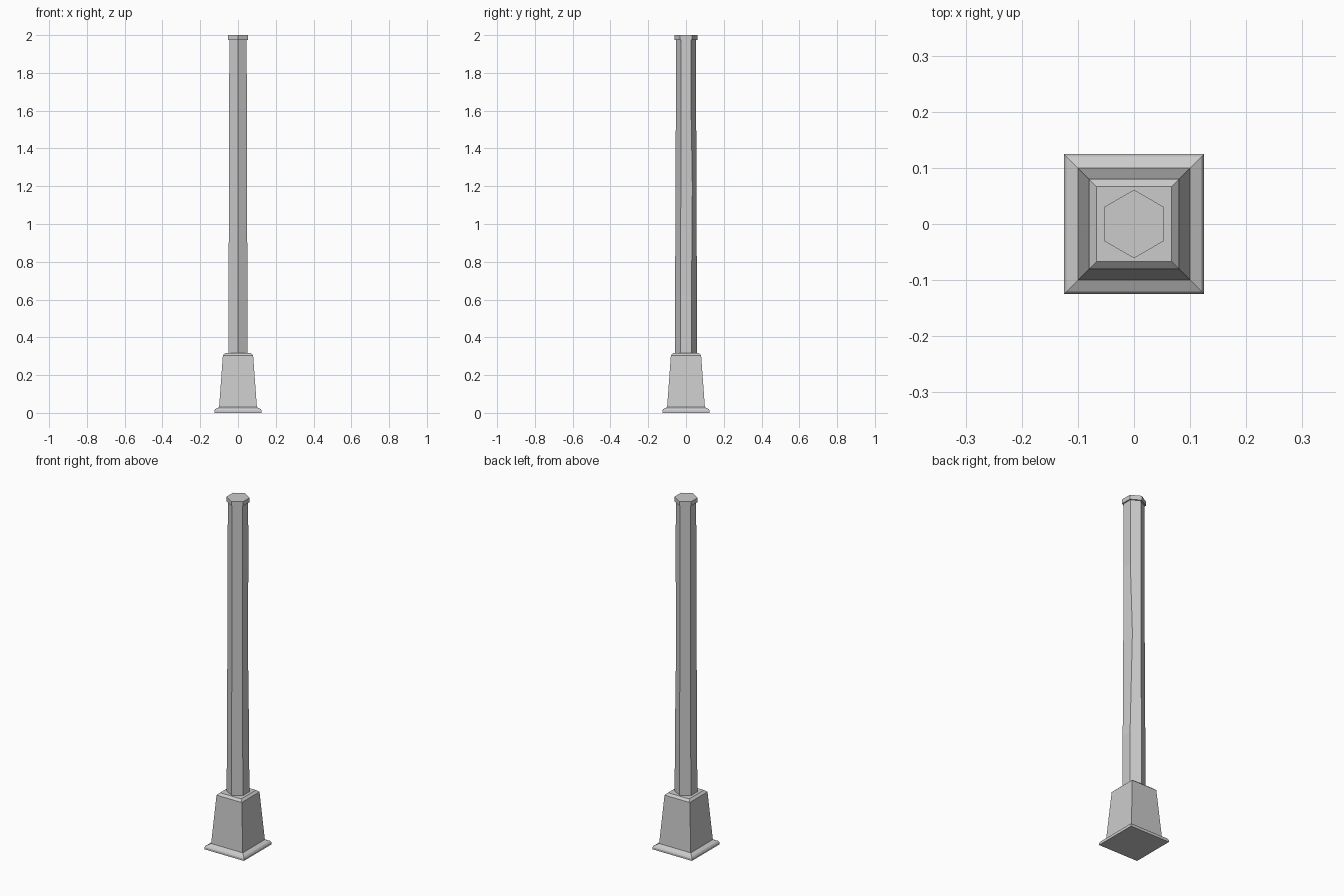
import bpy
import bmesh
from math import sin, cos, pi
from mathutils import Vector

cube = bpy.data.objects.get("Cube")
if cube:
    bpy.data.objects.remove(cube, do_unlink=True)

GREY = (0.6, 0.6, 0.6, 1.0)
stone = bpy.data.materials.new("plain grey")
stone.use_nodes = True
stone.diffuse_color = GREY
stone.node_tree.nodes["Principled BSDF"].inputs["Base Color"].default_value = GREY


def ring(sides, radius, z, turn):
    """Corners of a regular polygon at one height."""
    angles = [turn + 2 * pi * i / sides for i in range(sides)]
    return [Vector((radius * cos(a), radius * sin(a), z)) for a in angles]


def loft(name, rings):
    """Flat-faced solid through a stack of rings, capped at both ends."""
    bm = bmesh.new()
    rows = [[bm.verts.new(p) for p in r] for r in rings]
    n = len(rows[0])
    for low, high in zip(rows, rows[1:]):
        for i in range(n):
            j = (i + 1) % n
            bm.faces.new((low[i], low[j], high[j], high[i]))
    bm.faces.new(rows[0][::-1])
    bm.faces.new(rows[-1])
    bmesh.ops.recalc_face_normals(bm, faces=bm.faces)
    mesh = bpy.data.meshes.new(name)
    bm.to_mesh(mesh)
    bm.free()
    mesh.materials.append(stone)
    obj = bpy.data.objects.new(name, mesh)
    bpy.context.collection.objects.link(obj)
    return obj


# Square pedestal with stepped foot and bevelled top: (half width, height)
pedestal = [(0.125, 0), (0.125, 0.012), (0.12, 0.02), (0.10, 0.03),
            (0.08, 0.305), (0.067, 0.317)]
loft("pedestal", [ring(4, w * 2 ** 0.5, z, pi / 4) for w, z in pedestal])

# Slightly tapered hexagonal shaft, one edge worn in at mid height
shaft = [ring(6, r, z, pi / 6) for r, z in
         [(0.059, 0.31), (0.058, 0.62), (0.055, 1.2), (0.054, 1.6), (0.053, 1.98)]]
shaft[2][0] += Vector((-0.009, 0.006, 0))
loft("shaft", shaft)

# Hexagonal cap
loft("cap", [ring(6, 0.061, z, pi / 6) for z in (1.975, 2.0)])
